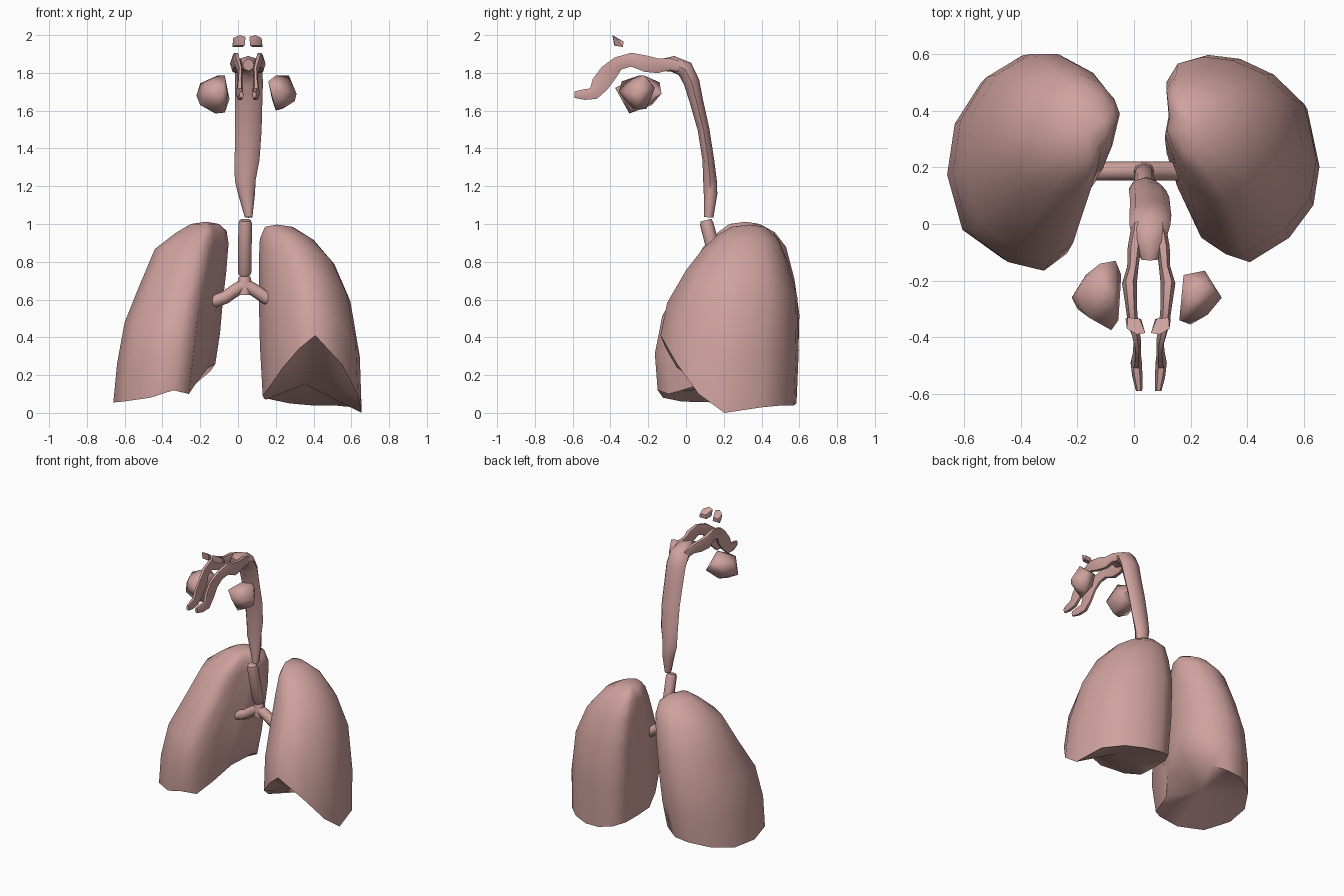
import bpy, bmesh, math
from mathutils import Vector

mat = bpy.data.materials.new("tissue")
mat.diffuse_color = (0.62, 0.36, 0.34, 1)


def finish(name, bm, angle=50):
    bmesh.ops.recalc_face_normals(bm, faces=bm.faces)
    me = bpy.data.meshes.new(name)
    bm.to_mesh(me)
    bm.free()
    ob = bpy.data.objects.new(name, me)
    bpy.context.collection.objects.link(ob)
    me.materials.append(mat)
    bpy.ops.object.select_all(action='DESELECT')
    ob.select_set(True)
    bpy.context.view_layer.objects.active = ob
    bpy.ops.object.shade_smooth_by_angle(angle=math.radians(angle))
    return ob


def bridge(bm, rings):
    for a, b in zip(rings, rings[1:]):
        for i in range(len(a)):
            j = (i + 1) % len(a)
            bm.faces.new((a[i], a[j], b[j], b[i]))


def fan(bm, ring, centre):
    c = bm.verts.new(centre)
    for i in range(len(ring)):
        bm.faces.new((ring[i], ring[(i + 1) % len(ring)], c))


def lung(name, outline, levels, top, dome):
    """Outline (u, v, base height) fitted into a box (x0, x1, y0, y1) at each level."""
    bm = bmesh.new()
    rings = []
    for t, x0, x1, y0, y1 in levels:
        rings.append([bm.verts.new((x0 + u * (x1 - x0), y0 + v * (y1 - y0),
                                    zb * (1 - t) + top * t)) for u, v, zb in outline])
    bridge(bm, rings)
    mid = [sum((v.co for v in r), Vector()) / len(r) for r in (rings[0], rings[-1])]
    fan(bm, rings[0], mid[0] + Vector((0, 0, dome)))
    fan(bm, rings[-1], mid[1] + Vector((0, 0, 0.012)))
    return finish(name, bm, 65)


def tube(bm, sections, side, n=8):
    """Sections (x, y, z, radius along side, radius across) swept along their centres."""
    side = Vector(side)
    pts = [Vector(s[:3]) for s in sections]
    rings = []
    for i, s in enumerate(sections):
        tan = (pts[min(i + 1, len(pts) - 1)] - pts[max(i - 1, 0)]).normalized()
        nor = tan.cross(side).normalized()
        rings.append([bm.verts.new(pts[i] + side * s[3] * math.cos(a) + nor * s[4] * math.sin(a))
                      for a in (2 * math.pi * k / n for k in range(n))])
    bridge(bm, rings)
    bm.faces.new(rings[0])
    bm.faces.new(rings[-1])


def hull(name, pts, angle=80):
    bm = bmesh.new()
    for p in pts:
        bm.verts.new(p)
    bmesh.ops.convex_hull(bm, input=bm.verts)
    return finish(name, bm, angle)


# lung on the -x side
lung("lung_a",
     [(.59, 0, .12), (.74, .08, .10), (.79, .27, .14), (.93, .42, .24), (1, .68, .26),
      (.95, .8, .22), (.82, .93, .16), (.64, 1, .13), (.45, 1, .12), (.22, .9, .09),
      (.05, .7, .06), (0, .45, .055), (.1, .18, .06), (.36, .04, .08)],
     [(0, -.66, -.12, -.15, .57), (.22, -.64, -.095, -.165, .595), (.45, -.60, -.08, -.125, .6),
      (.66, -.52, -.062, -.01, .575), (.86, -.44, -.05, .09, .53), (.95, -.33, -.06, .17, .47),
      (1, -.25, -.10, .23, .39)],
     1.0, 0.02)

# lung on the +x side, with its front base edge lifted
lung("lung_b",
     [(.54, 0, .41), (.38, .04, .34), (.22, .12, .24), (.09, .33, .14), (.02, .5, .09),
      (.05, .65, .07), (.03, .85, .08), (.11, .96, .07), (.29, 1, .05), (.5, .98, .04),
      (.72, .9, .04), (.92, .75, .03), (1, .47, 0), (.96, .28, .10), (.8, .12, .26)],
     [(0, .12, .655, -.135, .585), (.3, .105, .645, -.1, .597), (.6, .1, .595, 0, .59),
      (.8, .102, .51, .09, .54), (.93, .11, .40, .17, .49), (1, .14, .29, .24, .42)],
     .985, 0.02)

# windpipe
bm = bmesh.new()
tube(bm, [(.035, .18, .73, .03, .03), (.035, .175, .745, .036, .036),
          (.038, .11, 1.0, .036, .036), (.038, .105, 1.02, .03, .03)], (1, 0, 0))
finish("windpipe", bm)

# forked bronchi
bm = bmesh.new()
for path in ([(.035, .68), (-.02, .645), (-.07, .61), (-.135, .588)],
             [(.035, .68), (.095, .645), (.145, .61), (.21, .582)]):
    tube(bm, [(x, .187, z, .034, .034) for x, z in path], (0, 1, 0))
tube(bm, [(.035, .187, .625, .034, .034), (.035, .187, .69, .034, .038),
          (.035, .187, .722, .026, .03)], (0, 1, 0))
finish("bronchi", bm)

# throat, curving forward at the top
bm = bmesh.new()
tube(bm, [(.056, .12, 1.035, .02, .025), (.045, .13, 1.16, .045, .036),
          (.038, .127, 1.23, .055, .036), (.048, .118, 1.34, .066, .031),
          (.055, .093, 1.5, .07, .031), (.057, .055, 1.65, .072, .036),
          (.058, .03, 1.75, .074, .042), (.056, -.005, 1.82, .072, .046),
          (.054, -.07, 1.848, .055, .042), (.055, -.125, 1.842, .03, .032)], (1, 0, 0))
finish("throat", bm)

# paired nasal passages, mirrored about the middle of the throat
for name, s in (("nasal_passage_a", -1), ("nasal_passage_b", 1)):
    bm = bmesh.new()
    tube(bm, [(.052 + s * d, y, z, r, h) for d, y, z, r, h in (
        (.035, .0, 1.825, .025, .03), (.05, -.08, 1.845, .024, .035),
        (.056, -.15, 1.838, .02, .045), (.068, -.21, 1.848, .026, .05),
        (.062, -.29, 1.87, .02, .042), (.054, -.36, 1.85, .018, .042),
        (.04, -.41, 1.80, .013, .055), (.042, -.455, 1.74, .014, .055),
        (.044, -.49, 1.69, .02, .038), (.04, -.54, 1.685, .018, .032),
        (.034, -.59, 1.685, .011, .02))], (1, 0, 0), 6)
    finish(name, bm, 60)

# cheek sinuses
hull("cheek_sinus_a", [
    (-.22, -.26, 1.68), (-.2, -.3, 1.63), (-.2, -.23, 1.745), (-.12, -.14, 1.75),
    (-.065, -.13, 1.69), (-.045, -.18, 1.66), (-.11, -.22, 1.785), (-.07, -.25, 1.785),
    (-.055, -.34, 1.69), (-.08, -.375, 1.72), (-.07, -.29, 1.59), (-.12, -.3, 1.585),
    (-.13, -.18, 1.63), (-.16, -.33, 1.74), (-.17, -.18, 1.69)])
hull("cheek_sinus_b", [
    (.31, -.26, 1.69), (.3, -.25, 1.65), (.27, -.22, 1.785), (.25, -.165, 1.72),
    (.175, -.18, 1.74), (.2, -.25, 1.785), (.16, -.34, 1.755), (.2, -.355, 1.70),
    (.185, -.27, 1.65), (.2, -.29, 1.60), (.235, -.21, 1.61), (.18, -.2, 1.66),
    (.26, -.32, 1.70), (.26, -.27, 1.625)])

# brow sinuses, mirrored
for name, s in (("brow_sinus_a", -1), ("brow_sinus_b", 1)):
    hull(name, [(.05 + s * d, y, z) for d, y, z in (
        (.01, -.385, 1.99), (.015, -.38, 1.945), (.04, -.39, 2.0), (.075, -.37, 1.985),
        (.08, -.335, 1.937), (.025, -.335, 1.937), (.072, -.33, 1.965), (.03, -.335, 1.965),
        (.065, -.375, 1.945))], 40)
